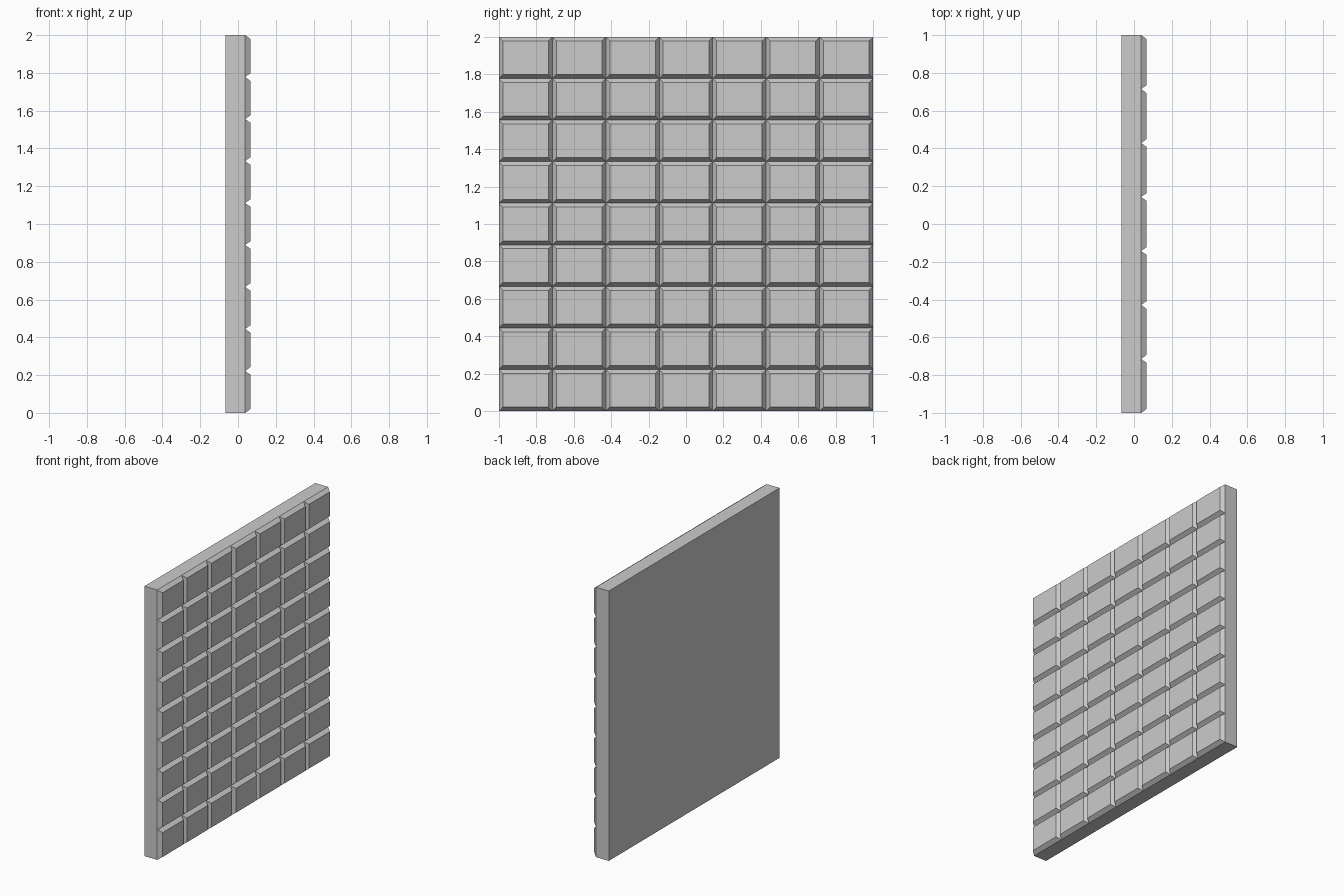
import bpy, bmesh

if "Cube" in bpy.data.objects:
    bpy.data.objects.remove(bpy.data.objects["Cube"])

COLS, ROWS = 7, 9
BACK, FACE, TOP = -0.067, 0.038, 0.067   # x of slab back, slab face, tile face
BEVEL = 0.021
W, H = 2 / COLS, 2 / ROWS


def make_object(name, bm):
    bmesh.ops.recalc_face_normals(bm, faces=bm.faces)
    mesh = bpy.data.meshes.new(name)
    bm.to_mesh(mesh)
    bm.free()
    obj = bpy.data.objects.new(name, mesh)
    bpy.context.collection.objects.link(obj)
    return obj


# Backing slab
bm = bmesh.new()
bmesh.ops.create_cube(bm, size=1)
bmesh.ops.scale(bm, vec=(FACE - BACK, 2, 2), verts=bm.verts)
bmesh.ops.translate(bm, vec=((FACE + BACK) / 2, 0, 1), verts=bm.verts)
bm.faces.ensure_lookup_table()
# leave the front open: the tiles cover it completely
front = max(bm.faces, key=lambda f: f.calc_center_median().x)
bmesh.ops.delete(bm, geom=[front], context='FACES_ONLY')
make_object("backing_slab", bm)


# Bevelled tile, repeated over the slab face
def rectangle(bm, x, inset):
    y0, z0 = -1 + inset, inset
    y1, z1 = -1 + W - inset, H - inset
    return [bm.verts.new((x, y, z)) for y, z in ((y0, z0), (y1, z0), (y1, z1), (y0, z1))]


bm = bmesh.new()
base = rectangle(bm, FACE, 0)
top = rectangle(bm, TOP, BEVEL)
bm.faces.new(top)
for i in range(4):
    j = (i + 1) % 4
    bm.faces.new((base[i], base[j], top[j], top[i]))
# outward direction of the open shell is +x
tiles = make_object("bevelled_tiles", bm)
if tiles.data.polygons[0].normal.x < 0:
    tiles.data.flip_normals()

for name, count, offset in (("columns", COLS, (0, W, 0)), ("rows", ROWS, (0, 0, H))):
    arr = tiles.modifiers.new(name, 'ARRAY')
    arr.count = count
    arr.use_relative_offset = False
    arr.use_constant_offset = True
    arr.constant_offset_displace = offset
